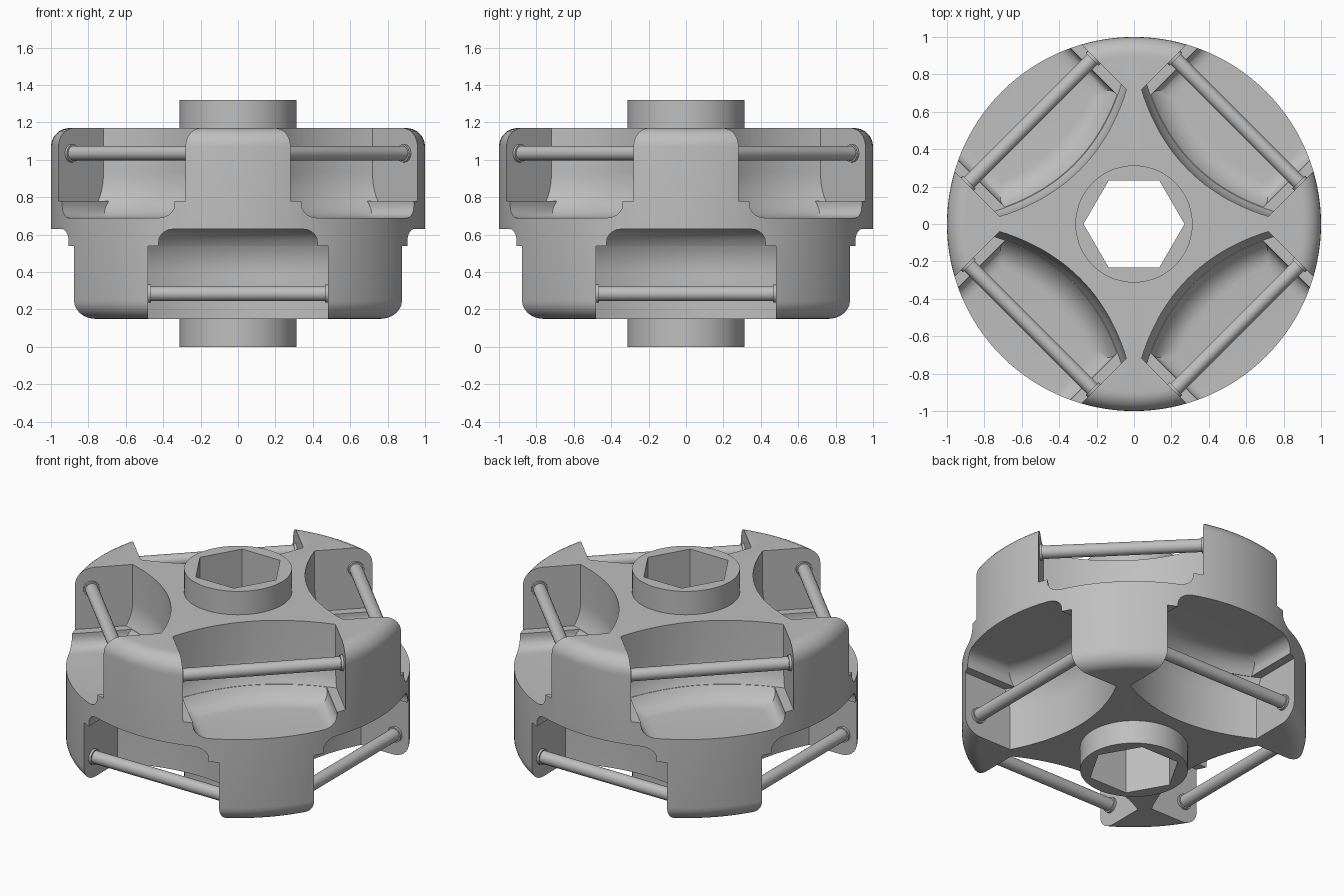
import bpy, bmesh, math
from mathutils import Matrix, Vector

cube = bpy.data.objects.get("Cube")
if cube:
    bpy.data.objects.remove(cube, do_unlink=True)

MID = 0.66           # mirror plane between the two slot rows
BOTTOM, TOP = 0.15, 1.17
SLOT = 0.48          # half length of a roller slot
LEDGE, FLOOR = 0.78, 0.69
PIN_D, PIN_Z = 0.78, 1.035

grey = bpy.data.materials.new("matte grey")
grey.use_nodes = True
grey.diffuse_color = (0.52, 0.52, 0.52, 1)
grey.node_tree.nodes["Principled BSDF"].inputs["Base Color"].default_value = grey.diffuse_color


def make_object(name, bm):
    bmesh.ops.recalc_face_normals(bm, faces=bm.faces)
    mesh = bpy.data.meshes.new(name)
    bm.to_mesh(mesh)
    bm.free()
    mesh.materials.append(grey)
    obj = bpy.data.objects.new(name, mesh)
    bpy.context.collection.objects.link(obj)
    return obj


def smooth(obj):
    bpy.ops.object.select_all(action="DESELECT")
    obj.select_set(True)
    bpy.context.view_layer.objects.active = obj
    bpy.ops.object.shade_smooth_by_angle(angle=math.radians(30))


def loft(bm, rings, matrix):
    """Closed solid through a stack of matching rings."""
    loops = [[bm.verts.new(matrix @ Vector(p)) for p in ring] for ring in rings]
    n = len(loops[0])
    for a, b in zip(loops, loops[1:]):
        for i in range(n):
            j = (i + 1) % n
            bm.faces.new((a[i], a[j], b[j], b[i]))
    bm.faces.new(loops[0][::-1])
    bm.faces.new(loops[-1])


def pocket_ring(z, half, extra=0.0):
    """Slot outline at height z: curved inner wall, open past the rim."""
    rise, run = 0.24, 0.18
    h = max(0.0, min(1.0, (FLOOR + rise - z) / rise))
    inset = run * (1 - math.sqrt(1 - h * h)) + extra
    ring = []
    for i in range(25):
        u = half * (i / 12 - 1)
        ring.append((0.41 + inset + 0.127 * (u / SLOT) ** 2, u, z))
    return ring + [(1.15, half, z), (1.15, -half, z)]


def pocket_rings():
    rings = []
    # rounded recess below the ledge
    for i in range(6):
        a = math.radians(90 * i / 5)
        half = 0.345 + 0.08 * math.sin(a)
        rings.append(pocket_ring(FLOOR + 0.07 * (1 - math.cos(a)), half, 0.004))
    rings.append(pocket_ring(LEDGE, 0.425, 0.004))
    # full-width slot above the ledge
    for i in range(7):
        rings.append(pocket_ring(LEDGE + 0.15 * i / 6, SLOT))
    rings.append(pocket_ring(TOP + 0.2, SLOT))
    return rings


# Four slots on top, four on the bottom turned by an eighth
flip = Matrix.Translation((0, 0, 2 * MID)) @ Matrix.Scale(-1, 4, (0, 0, 1))
slots = []
for k in range(4):
    slots.append(("upper", k + 1, Matrix.Rotation(math.radians(90 * k + 45), 4, "Z")))
    slots.append(("lower", k + 1, flip @ Matrix.Rotation(math.radians(90 * k), 4, "Z")))

# Wheel body with hub, turned from a profile with rounded rims
r = 0.1
profile = [(0, 0), (0.313, 0), (0.313, BOTTOM)]
for cz, start in ((BOTTOM + r, -90), (TOP - r, 0)):
    for i in range(9):
        a = math.radians(start + 90 * i / 8)
        profile.append((1 - r + r * math.cos(a), cz + r * math.sin(a)))
profile += [(0.313, TOP), (0.313, 2 * MID), (0, 2 * MID)]
bm = bmesh.new()
verts = [bm.verts.new((x, 0, z)) for x, z in profile]
edges = [bm.edges.new(pair) for pair in zip(verts, verts[1:])]
bmesh.ops.spin(bm, geom=verts + edges, cent=(0, 0, 0), axis=(0, 0, 1),
               angle=math.tau, steps=128)
bmesh.ops.remove_doubles(bm, verts=bm.verts, dist=0.0005)
body = make_object("wheel_body", bm)

# Cutter for slots and hexagonal bore
bm = bmesh.new()
for row, k, matrix in slots:
    loft(bm, pocket_rings(), matrix)
hexagon = [(0.27 * math.cos(math.tau * i / 6), 0.27 * math.sin(math.tau * i / 6))
           for i in range(6)]
loft(bm, [[(x, y, z) for x, y in hexagon] for z in (-0.1, 1.5)], Matrix())
cutter = make_object("slot_cutter", bm)
cutter.hide_render = True

cut = body.modifiers.new("slots", "BOOLEAN")
cut.operation = "DIFFERENCE"
cut.solver = "EXACT"
cut.object = cutter
bpy.context.view_layer.objects.active = body
bpy.ops.object.modifier_apply(modifier=cut.name)
bpy.data.objects.remove(cutter, do_unlink=True)
smooth(body)

# Roller pins with a small collar at each end
for row, k, matrix in slots:
    bm = bmesh.new()
    rings = []
    for u, radius in ((-0.49, 0.048), (-0.465, 0.048), (-0.465, 0.039),
                      (0.465, 0.039), (0.465, 0.048), (0.49, 0.048)):
        rings.append([(PIN_D + radius * math.cos(math.tau * i / 24), u,
                       PIN_Z + radius * math.sin(math.tau * i / 24)) for i in range(24)])
    loft(bm, rings, matrix)
    smooth(make_object(f"{row}_pin_{k}", bm))
